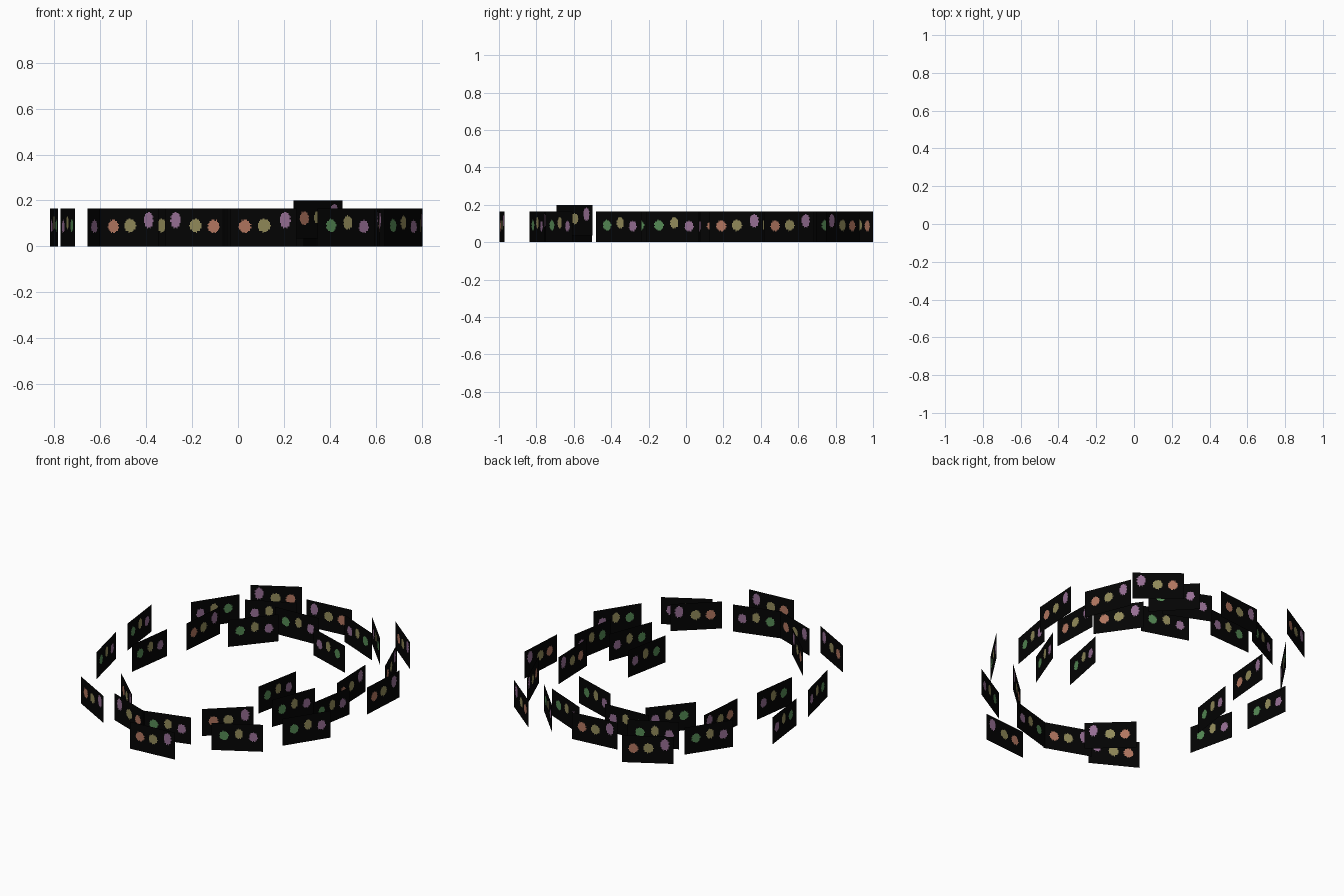
import bpy, bmesh, math

if "Cube" in bpy.data.objects:
    bpy.data.objects.remove(bpy.data.objects["Cube"])

# Flat colours (linear)
def mat(name, rgb):
    m = bpy.data.materials.new(name)
    m.diffuse_color = (*rgb, 1)
    m.use_nodes = True
    m.node_tree.nodes["Principled BSDF"].inputs["Base Color"].default_value = m.diffuse_color
    return m

MATS = [mat("black card", (0.001, 0.001, 0.001)),
        mat("leaf green", (0.09, 0.25, 0.09)),
        mat("olive yellow", (0.28, 0.25, 0.10)),
        mat("dusty purple", (0.30, 0.155, 0.29)),
        mat("soft orange", (0.44, 0.18, 0.115))]

W, H = 0.288, 0.165          # card size
NX, NZ = 60, 34              # cells per card
TURN = math.radians(35)      # layout frame is turned from world
SCALE = 1.025

# Bloom = (material, position along card, height, half width, half height)
BLOOMS = {
    "G": [(1, 0.24, 0.090, 0.026, 0.029), (2, 0.53, 0.104, 0.022, 0.031), (3, 0.81, 0.086, 0.025, 0.028)],
    "P": [(4, 0.22, 0.088, 0.027, 0.029), (2, 0.51, 0.091, 0.029, 0.030), (3, 0.83, 0.115, 0.025, 0.036)],
}

def bloom_at(kind, x, z):
    """Material of the ragged bloom covering a point, or the black card."""
    for m, fx, cz, rx, rz in BLOOMS[kind]:
        dx, dz = (x - fx * W) / rx, (z - cz) / rz
        a = math.atan2(dz, dx)
        if math.hypot(dx, dz) < 0.96 + 0.07 * math.sin(11 * a + m):
            return m
    return 0

def card_mesh(kind):
    """Thin sheet, cut into cells, blooms coloured by position."""
    bm = bmesh.new()
    rows = [[bm.verts.new((W * (i / NX - 0.5), 0, H * j / NZ)) for i in range(NX + 1)]
            for j in range(NZ + 1)]
    for j in range(NZ):
        for i in range(NX):
            f = bm.faces.new((rows[j][i], rows[j][i + 1], rows[j + 1][i + 1], rows[j + 1][i]))
            f.material_index = bloom_at(kind, W * (i + 0.5) / NX, H * (j + 0.5) / NZ)
    me = bpy.data.meshes.new("flower_card_" + kind)
    bm.to_mesh(me)
    bm.free()
    for m in MATS:
        me.materials.append(m)
    return me

MESH = {k: card_mesh(k) for k in BLOOMS}

def place(kind, x, y, z, angle):
    ob = bpy.data.objects.new("flower_card", MESH[kind])
    ob.location = (x, y, z)
    ob.rotation_euler = (0, 0, angle)
    bpy.context.collection.objects.link(ob)

# Ring of cards: across, depth, angle, kind (lower case = turned round)
RING = [
    (.21, .975, -5, "p"), (.18, .78, -8, "g"), (-.119, .818, 21, "g"),
    (-.184, .601, 50, "P"), (.086, .575, 15, "G"), (.324, .634, -32, "G"),
    (.497, .735, -29, "p"), (.497, .32, -53, "g"), (.654, .486, -58, "g"),
    (.616, .09, 90, "P"), (.751, .44, -81, "g"), (.895, .388, -73.6, "P"),
    (.832, .09, 77, "P"), (.79, -.217, 51.5, "P"), (.616, -.153, 57, "P"),
    (.508, -.425, 45, "G"), (.303, -.409, 34, "G"), (.216, -.217, 44, "G"),
    (.375, -.675, 22, "G"), (0, -.793, -5, "G"), (-.459, -.835, -30, "P"),
    (-.384, -.665, -19, "G"), (-.584, -.515, -55, "p"), (-.6, -.28, -78, "P"),
    (-.786, -.31, -64, "P"), (-.71, .256, 68, "G"), (-.53, .614, 62, "G"),
    (-.476, .32, 47, "G"),
]
c, s = math.cos(TURN) * SCALE, math.sin(TURN) * SCALE
for u, d, ang, kind in RING:
    flip = math.pi if kind.islower() else 0
    place(kind.upper(), u * c - d * s + 0.005, u * s + d * c - 0.013, 0,
          math.radians(ang) + TURN + flip)

# Single raised card
place("P", 0.349, -0.596, 0.035, math.radians(42))
